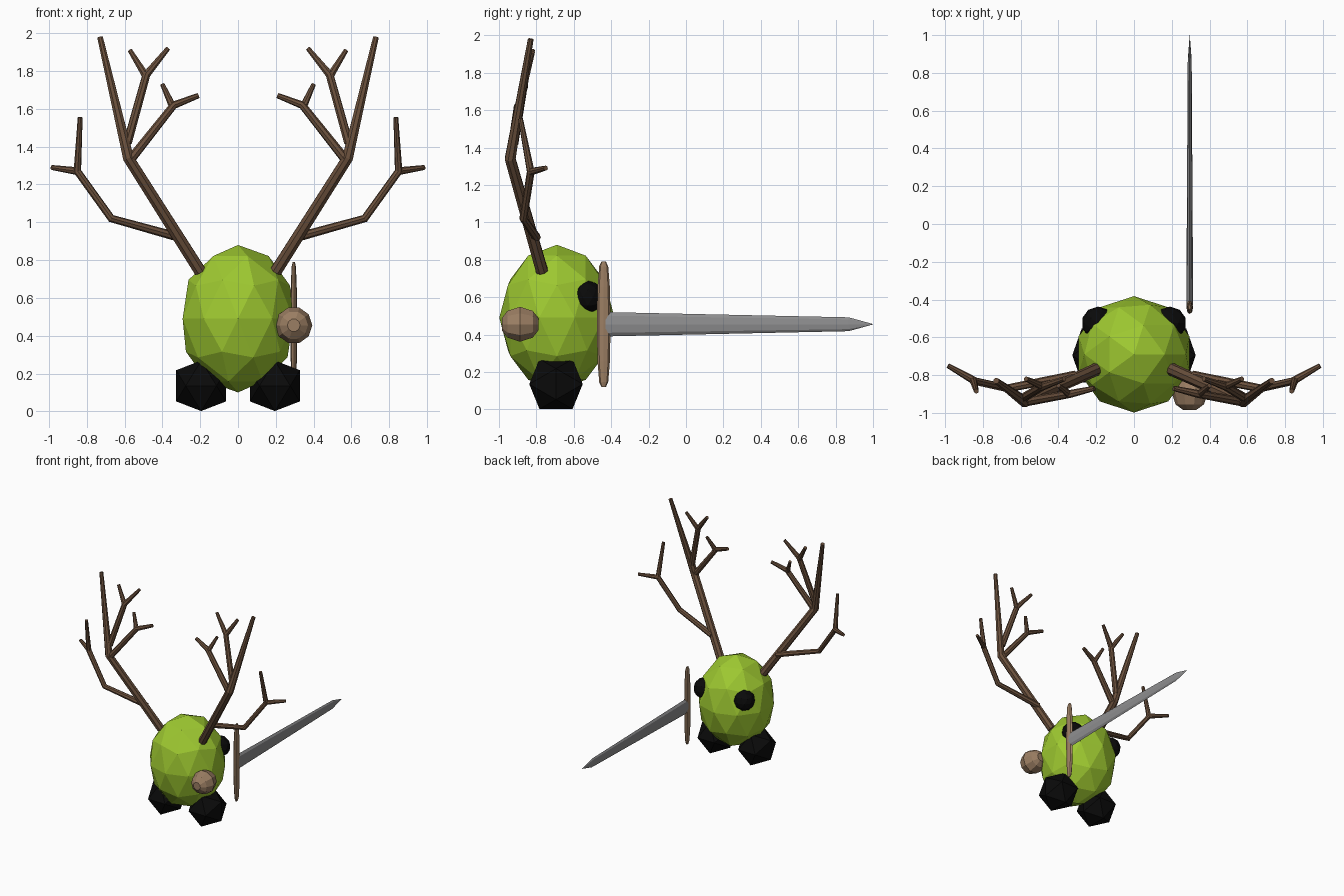
import bpy, bmesh, math
from mathutils import Matrix, Vector

if "Cube" in bpy.data.objects:
    bpy.data.objects.remove(bpy.data.objects["Cube"])


def material(name, rgb):
    m = bpy.data.materials.new(name)
    m.diffuse_color = (*rgb, 1)
    m.use_nodes = True
    m.node_tree.nodes["Principled BSDF"].inputs["Base Color"].default_value = m.diffuse_color
    return m


GREEN = material("leaf green", (0.34, 0.58, 0.03))
BLACK = material("black", (0.003, 0.003, 0.003))
BROWN = material("antler brown", (0.145, 0.08, 0.045))
TAN = material("wood tan", (0.33, 0.21, 0.125))
STEEL = material("steel grey", (0.27, 0.27, 0.275))


def add_mesh(name, bm, mat, matrix):
    bmesh.ops.transform(bm, matrix=matrix, verts=bm.verts)
    bmesh.ops.recalc_face_normals(bm, faces=bm.faces)
    mesh = bpy.data.meshes.new(name)
    bm.to_mesh(mesh)
    bm.free()
    mesh.materials.append(mat)
    ob = bpy.data.objects.new(name, mesh)
    bpy.context.collection.objects.link(ob)
    return ob


def place(loc, scale=(1, 1, 1), rot=Matrix.Identity(4)):
    return Matrix.Translation(loc) @ Matrix.Diagonal((*scale, 1)) @ rot


def icosphere(name, loc, scale, mat, subdivisions):
    bm = bmesh.new()
    bmesh.ops.create_icosphere(bm, subdivisions=subdivisions, radius=1)
    return add_mesh(name, bm, mat, place(loc, scale))


def icosahedron(name, loc, scale, mat):
    # 20-sided solid resting on an edge parallel to y
    phi = (1 + math.sqrt(5)) / 2
    size = math.hypot(1, phi)
    bm = bmesh.new()
    for a in (-1, 1):
        for b in (-phi, phi):
            for co in ((0, a, b), (a, b, 0), (b, 0, a)):
                bm.verts.new(Vector(co) / size)
    bmesh.ops.convex_hull(bm, input=bm.verts)
    return add_mesh(name, bm, mat, place(loc, scale))


def lathe(name, profile, sides, mat, matrix):
    # profile: (radius, height) pairs revolved around z, closed with flat caps
    bm = bmesh.new()
    rings = [[bm.verts.new((r * math.cos(2 * math.pi * i / sides),
                            r * math.sin(2 * math.pi * i / sides), h))
              for i in range(sides)] for r, h in profile]
    for low, high in zip(rings, rings[1:]):
        for i in range(sides):
            j = (i + 1) % sides
            bm.faces.new((low[i], low[j], high[j], high[i]))
    bm.faces.new(rings[0])
    bm.faces.new(rings[-1])
    return add_mesh(name, bm, mat, matrix)


def antler(name, side):
    # each branch: (x, y, z, radius) points
    branches = [
        [(0.20, -0.77, 0.74, 0.034), (0.58, -0.94, 1.34, 0.031), (0.73, -0.83, 1.98, 0.016)],
        [(0.31, -0.80, 0.92, 0.024), (0.67, -0.87, 1.02, 0.021), (0.85, -0.83, 1.27, 0.021),
         (0.835, -0.885, 1.555, 0.013)],
        [(0.845, -0.83, 1.27, 0.021), (0.985, -0.75, 1.29, 0.013)],
        [(0.57, -0.94, 1.33, 0.025), (0.34, -0.90, 1.62, 0.021), (0.21, -0.87, 1.67, 0.014)],
        [(0.345, -0.90, 1.61, 0.02), (0.40, -0.855, 1.73, 0.012)],
        [(0.585, -0.92, 1.42, 0.024), (0.485, -0.86, 1.78, 0.022), (0.37, -0.82, 1.92, 0.013)],
        [(0.485, -0.86, 1.77, 0.021), (0.572, -0.82, 1.91, 0.013)],
    ]
    curve = bpy.data.curves.new(name, 'CURVE')
    curve.dimensions = '3D'
    curve.bevel_depth = 1
    curve.bevel_resolution = 2
    curve.use_fill_caps = True
    for pts in branches:
        sp = curve.splines.new('POLY')
        sp.use_smooth = False
        sp.points.add(len(pts) - 1)
        for p, (x, y, z, r) in zip(sp.points, pts):
            p.co = (side * x, y, z, 1)
            p.radius = r
    curve.materials.append(BROWN)
    ob = bpy.data.objects.new(name, curve)
    bpy.context.collection.objects.link(ob)
    bpy.ops.object.select_all(action='DESELECT')
    ob.select_set(True)
    bpy.context.view_layer.objects.active = ob
    bpy.ops.object.convert(target='MESH')


# Body
icosphere("body", (0, -0.69, 0.49), (0.308, 0.308, 0.39), GREEN, 2)

# Paired feet, eyes and antlers
for label, s in (("left", -1), ("right", 1)):
    icosahedron(label + "_foot", (s * 0.195, -0.695, 0.135), (0.155, 0.168, 0.157), BLACK)
    icosphere(label + "_eye", (s * 0.19, -0.525, 0.6), (0.088, 0.088, 0.088), BLACK, 2)
    antler(label + "_antler", s)

# Sword, pointing along +y
AXIS_Y = Matrix.Rotation(-math.pi / 2, 4, 'X')
X, Z = 0.295, 0.455
blade = [(0.065, -0.43), (0.037, 0.87), (0.001, 1.0)]
lathe("blade", blade, 8, STEEL, place((X, 0, Z), (0.28, 1, 1), AXIS_Y))

guard = [(0.012, -0.335), (0.024, -0.31), (0.033, -0.2), (0.037, 0),
         (0.033, 0.2), (0.024, 0.31), (0.012, 0.335)]
lathe("guard", guard, 8, TAN, place((X, -0.44, Z), (0.48, 1, 1)))

pommel = [(0.034, -0.098), (0.075, -0.068), (0.098, 0), (0.075, 0.068), (0.034, 0.098)]
lathe("pommel", pommel, 10, TAN, place((X, -0.887, Z), (1, 1, 1), AXIS_Y))
